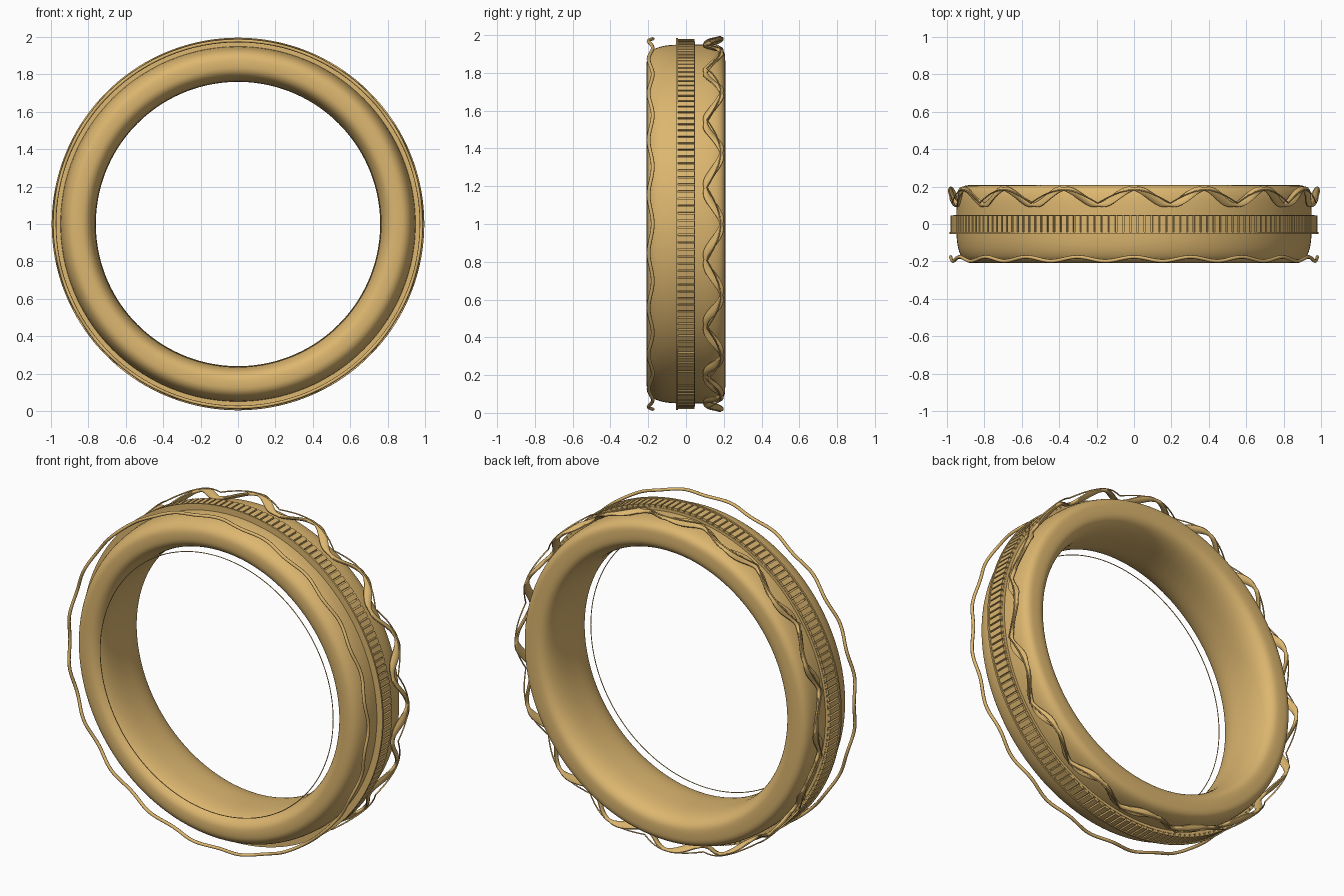
import bpy
import bmesh
from math import sin, cos, pi, tau, copysign, radians
from mathutils import Vector

cube = bpy.data.objects.get("Cube")
if cube:
    bpy.data.objects.remove(cube, do_unlink=True)

gold = bpy.data.materials.new("warm gold")
gold.use_nodes = True
colour = (0.72, 0.47, 0.16, 1)
gold.diffuse_color = colour
gold.node_tree.nodes["Principled BSDF"].inputs["Base Color"].default_value = colour


def polar(r, y, a):
    """Point at radius r and angle a around the ring's axis (y)."""
    return Vector((r * cos(a), y, 1 + r * sin(a)))


def sweep(name, section, steps, smooth=40):
    """Sweep a closed (radius, y) section, which may vary with angle, around the axis."""
    bm = bmesh.new()
    loops = []
    for i in range(steps):
        a = tau * i / steps
        loops.append([bm.verts.new(polar(r, y, a)) for r, y in section(a)])
    n = len(loops[0])
    for i in range(steps):
        p, q = loops[i], loops[(i + 1) % steps]
        for j in range(n):
            k = (j + 1) % n
            bm.faces.new((p[j], p[k], q[k], q[j]))
    return finish(name, bm, smooth)


def finish(name, bm, smooth=40):
    bmesh.ops.recalc_face_normals(bm, faces=bm.faces)
    mesh = bpy.data.meshes.new(name)
    bm.to_mesh(mesh)
    bm.free()
    mesh.materials.append(gold)
    ob = bpy.data.objects.new(name, mesh)
    bpy.context.collection.objects.link(ob)
    bpy.ops.object.select_all(action="DESELECT")
    ob.select_set(True)
    bpy.context.view_layer.objects.active = ob
    bpy.ops.object.shade_smooth_by_angle(angle=radians(smooth))
    return ob


def ellipse(r, y, half_r, half_y, n, tilt=0):
    pts = []
    for j in range(n):
        u, v = half_r * cos(tau * j / n), half_y * sin(tau * j / n)
        pts.append((r + u * cos(tilt) - v * sin(tilt), y + u * sin(tilt) + v * cos(tilt)))
    return pts


# Band: rounded section, fuller on the outside of the rear edge
def band_section():
    pts = []
    for j in range(56):
        c, s = cos(tau * j / 56), sin(tau * j / 56)
        power = 0.5 if c > 0 and s > 0 else 0.72
        pts.append((0.855 + 0.095 * copysign(abs(c) ** power, c),
                    0.208 * copysign(abs(s) ** power, s)))
    return pts


profile = band_section()
sweep("band", lambda a: profile, 160)

# Thin hoop at the front of the opening
sweep("inner_hoop", lambda a: ellipse(0.765, -0.2, 0.0025, 0.0025, 6), 128)

# Raised centre strip with a thin flange along its front edge
strip = [(0.93, -0.045), (0.966, -0.045), (0.966, 0.048), (0.93, 0.048)]
sweep("centre_strip", lambda a: strip, 160)
flange = [(0.93, -0.053), (0.986, -0.053), (0.986, -0.043), (0.93, -0.043)]
sweep("centre_flange", lambda a: flange, 160)

# Coin-edge ridges around the strip
bm = bmesh.new()
ridges = 160
for i in range(ridges):
    a, half = tau * i / ridges, 0.38 * tau / ridges
    corners = [bm.verts.new(polar(r, y, a + t))
               for r in (0.955, 0.98) for y in (-0.044, 0.046) for t in (-half, half)]
    for f in ((0, 1, 3, 2), (4, 5, 7, 6), (0, 1, 5, 4), (2, 3, 7, 6), (0, 2, 6, 4), (1, 3, 7, 5)):
        bm.faces.new([corners[k] for k in f])
finish("coin_edge_ridges", bm, 20)

# Slender wavy wire standing off the front edge
sweep("front_wavy_wire",
      lambda a: ellipse(0.98, -0.187 + 0.011 * cos(20 * a), 0.009, 0.01, 8), 320, 60)

# Broad wavy ribbon at the rear, widest between crests and pinched at them
WAVES = 16


def ribbon(a):
    phase = WAVES * (a - pi / 2)
    width = 0.009 + 0.02 * abs(sin(phase))
    return ellipse(0.972 + 0.01 * cos(phase), 0.145 + 0.042 * cos(phase),
                   0.01, width, 10, 0.45 * sin(phase))


sweep("rear_wavy_ribbon", ribbon, 384, 50)

# Fine scalloped wire running alongside the ribbon
sweep("rear_scallop_wire",
      lambda a: ellipse(0.992, 0.112 + 0.07 * abs(cos(WAVES / 2 * (a - pi / 2))), 0.004, 0.004, 6),
      384, 60)
